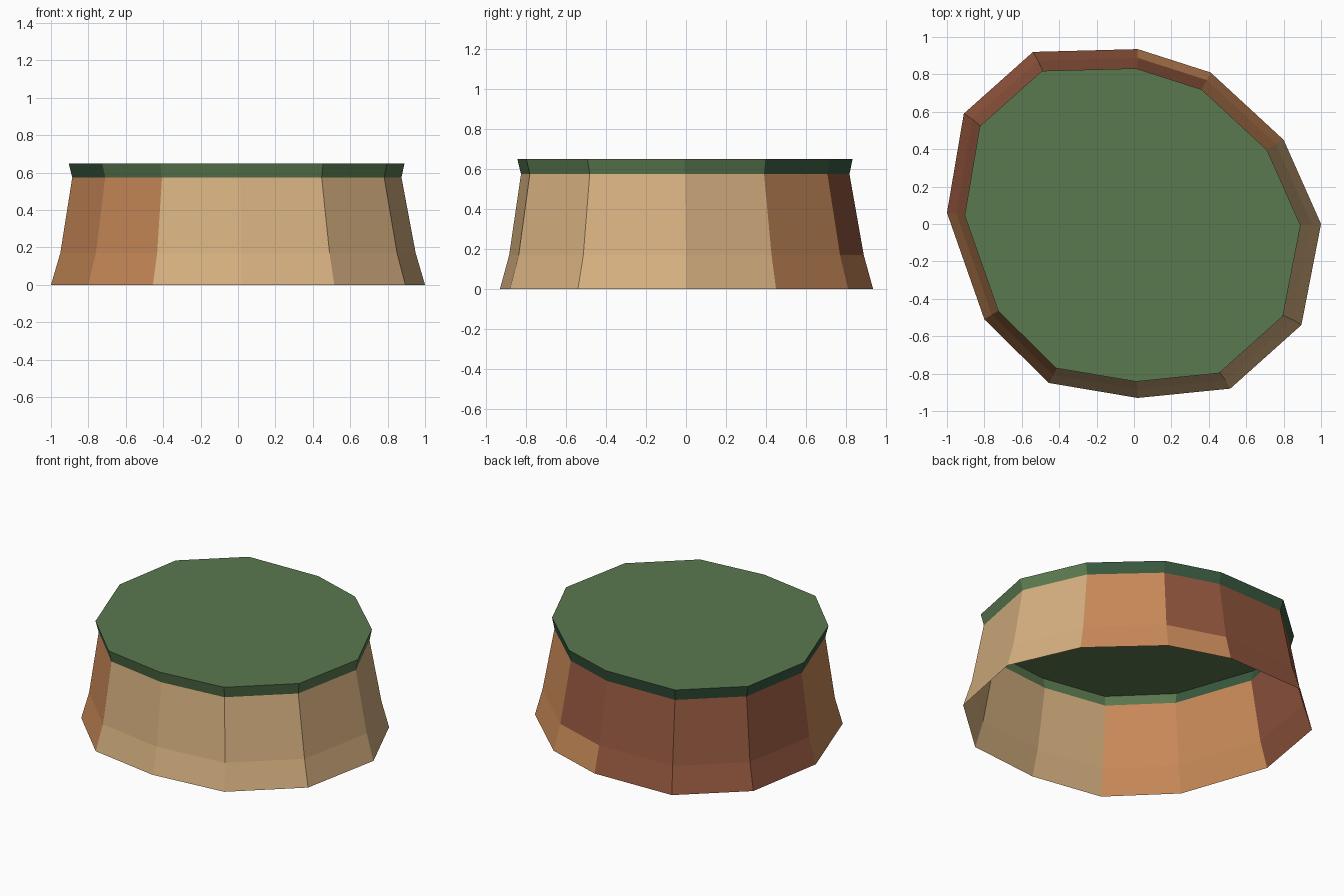
import bpy, bmesh

if "Cube" in bpy.data.objects:
    bpy.data.objects.remove(bpy.data.objects["Cube"])

def material(name, rgb):
    lin = [((c / 255 + 0.055) / 1.055) ** 2.4 for c in rgb]
    m = bpy.data.materials.new(name)
    m.diffuse_color = (*lin, 1)
    m.use_nodes = True
    m.node_tree.nodes["Principled BSDF"].inputs["Base Color"].default_value = m.diffuse_color
    return m

TAN, ORANGE, RED, GREEN, DARK = range(5)
mats = [material("tan_rock", (214, 176, 128)),
        material("orange_rock", (200, 137, 88)),
        material("red_brown_rock", (147, 87, 63)),
        material("grass_green", (90, 121, 79)),
        material("dark_grass_green", (56, 88, 62))]

# irregular twelve-sided footprint, counter-clockwise from +x
outline = [(1.0, 0.0), (0.80, 0.45), (0.41, 0.81), (0.02, 0.935),
           (-0.54, 0.92), (-0.91, 0.59), (-1.0, 0.06), (-0.80, -0.51),
           (-0.455, -0.85), (0.02, -0.93), (0.515, -0.88), (0.895, -0.54)]
N = len(outline)

# level: height, scale, shift in x and y
FOOT, BEND = (0.0, 1.0, 0.0), (0.17, 0.95, 0.0)
NECK, TOP = (0.575, 0.88, -0.006), (0.65, 0.898, -0.0075)

def shell(name, levels, colour, cap=None):
    """Loft the outline through the levels; colour(side, band) picks the material."""
    bm = bmesh.new()
    rings = [[bm.verts.new((x * s + d, y * s + d, z)) for x, y in outline]
             for z, s, d in levels]
    for b in range(len(rings) - 1):
        lo, hi = rings[b], rings[b + 1]
        for i in range(N):
            j = (i + 1) % N
            f = bm.faces.new((lo[i], lo[j], hi[j], hi[i]))
            f.material_index = colour(i, b)
    if cap is not None:
        bm.faces.new(rings[-1]).material_index = cap
    me = bpy.data.meshes.new(name)
    bm.to_mesh(me)
    bm.free()
    for m in mats:
        me.materials.append(m)
    ob = bpy.data.objects.new(name, me)
    bpy.context.collection.objects.link(ob)

# rock wall: tan at the front and right, red-brown at the back, orange between
def rock(side, band):
    if side in (3, 4, 5) or (side == 2 and band == 1):
        return RED
    return ORANGE if side in (1, 2, 6, 7) else TAN

shell("cliff_wall", [FOOT, BEND, NECK], rock)

# grass lid with flared rim, darker around the back
shell("grass_top", [NECK, TOP], lambda i, b: DARK if 1 <= i <= 6 else GREEN, cap=GREEN)
